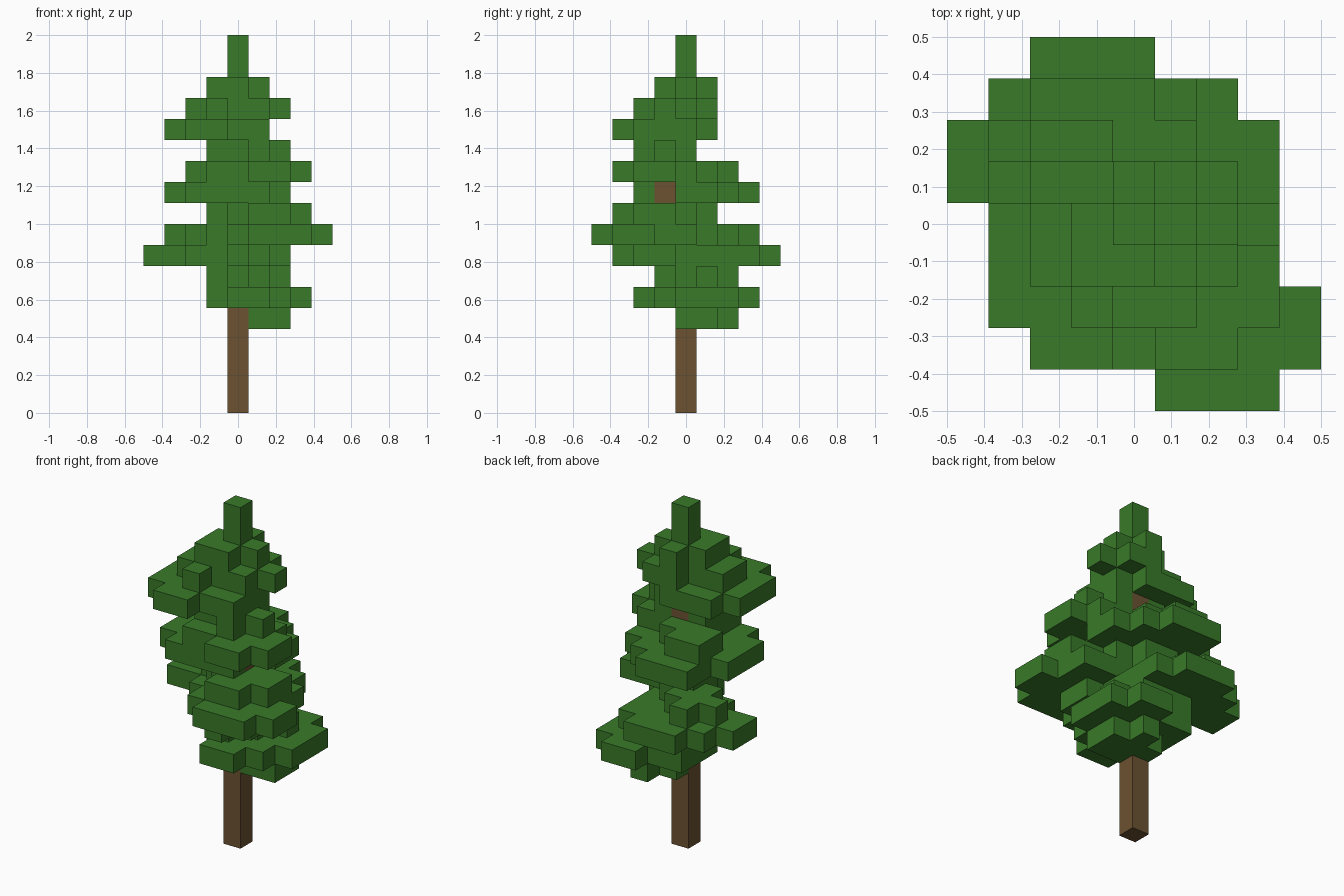
import bpy
import bmesh
from mathutils import Vector

cube = bpy.data.objects.get("Cube")
if cube:
    bpy.data.objects.remove(cube)

S = 1 / 9  # block size


def material(name, rgb):
    m = bpy.data.materials.new(name)
    m.use_nodes = True
    col = (*rgb, 1)
    m.diffuse_color = col
    m.node_tree.nodes["Principled BSDF"].inputs["Base Color"].default_value = col
    return m


def plus(x, y, k):
    """Centre block and its four neighbours."""
    return {(x, y, k), (x + 1, y, k), (x - 1, y, k), (x, y + 1, k), (x, y - 1, k)}


def disc(x, y, k):
    """Five by five plate without its corners."""
    r = range(-2, 3)
    return {(x + i, y + j, k) for i in r for j in r if abs(i) + abs(j) < 4}


def bar(x0, x1, y, k):
    return {(x, y, k) for x in range(x0, x1 + 1)}


def block_mesh(name, cells, solid, mat):
    """Join blocks into one skin, leaving out faces that touch another block."""
    bm = bmesh.new()
    verts = {}

    def vert(p):
        key = tuple(round(c * 2) for c in p)
        if key not in verts:
            verts[key] = bm.verts.new((p.x * S, p.y * S, p.z * S))
        return verts[key]

    for cell in sorted(cells):
        centre = Vector(cell) + Vector((0, 0, 0.5))
        for axis in range(3):
            for sign in (-1, 1):
                n = Vector((0, 0, 0))
                n[axis] = sign
                if tuple(int(a + b) for a, b in zip(cell, n)) in solid:
                    continue
                u = Vector((0, 0, 0))
                u[(axis + 1) % 3] = 0.5
                v = n.cross(u)
                c = centre + n / 2
                bm.faces.new([vert(c + a * u + b * v)
                              for a, b in ((-1, -1), (1, -1), (1, 1), (-1, 1))])
    mesh = bpy.data.meshes.new(name)
    bm.to_mesh(mesh)
    bm.free()
    mesh.materials.append(mat)
    ob = bpy.data.objects.new(name, mesh)
    bpy.context.collection.objects.link(ob)
    return ob


leaves = set()

# Lowest branch, back left
leaves |= bar(0, 2, 1, 4) | bar(1, 2, 0, 4) | {(1, 2, 4)}
leaves |= disc(1, 1, 5) | bar(0, 1, -2, 5)
leaves -= {(0, 3, 5)}
leaves |= plus(1, 1, 6) | plus(0, 0, 6) | bar(-1, 0, 1, 6) | bar(-1, 0, 2, 6)

# Wide branch, back right
leaves |= disc(-1, 2, 7) | bar(-4, -3, 1, 7) | bar(-4, -3, 2, 7) | plus(0, 0, 7)
leaves |= plus(-2, 2, 8) | plus(0, 0, 8) | {(-1, 1, 8)}

# Wide branch, front left
leaves |= plus(1, -2, 7) | {(2, -1, 7)}
leaves |= disc(2, -2, 8) - {(4, -1, 8)}
leaves |= bar(1, 2, -3, 9) | bar(1, 3, -2, 9) | bar(1, 3, -1, 9) | plus(0, 0, 9)

# Middle branch, back right
leaves |= {(-1, 1, 9)} | disc(-1, 1, 10) | disc(-1, 0, 10)
leaves |= bar(1, 2, 0, 10) | bar(1, 2, 1, 10)
leaves -= {(-3, 2, 10)}
leaves |= plus(-1, 1, 11) | {(-2, 2, 11)}

# Middle branch, front left
leaves |= bar(0, 1, -2, 10) | {(0, -1, 10)}
leaves |= disc(1, -1, 11) - {(3, 0, 11), (2, 1, 11), (1, 1, 11), (0, -3, 11)}
leaves |= plus(1, -1, 12) | {(-1, 0, 12), (-1, -1, 12)}

# Upper branch, front right
leaves |= disc(-1, -1, 13) - {(0, -3, 13)}
leaves |= plus(-1, -1, 14) | {(-2, 0, 14)}

# Crown and tip
leaves |= plus(1, 0, 14) | {(0, 1, 14)}
leaves |= plus(0, 0, 15) | {(-1, -1, 15)}
leaves |= {(0, 0, k) for k in range(14, 18)}

# Trunk and the branch stub
trunk = {(0, 0, k) for k in range(14)}
stub = {(1, -1, 10)}
leaves -= trunk | stub

bark = material("bark brown", (0.15, 0.085, 0.031))
green = material("leaf green", (0.04, 0.193, 0.022))
everything = leaves | trunk | stub
block_mesh("trunk", trunk, everything, bark)
block_mesh("branch_stub", stub, everything, bark)
block_mesh("foliage", leaves, everything, green)
